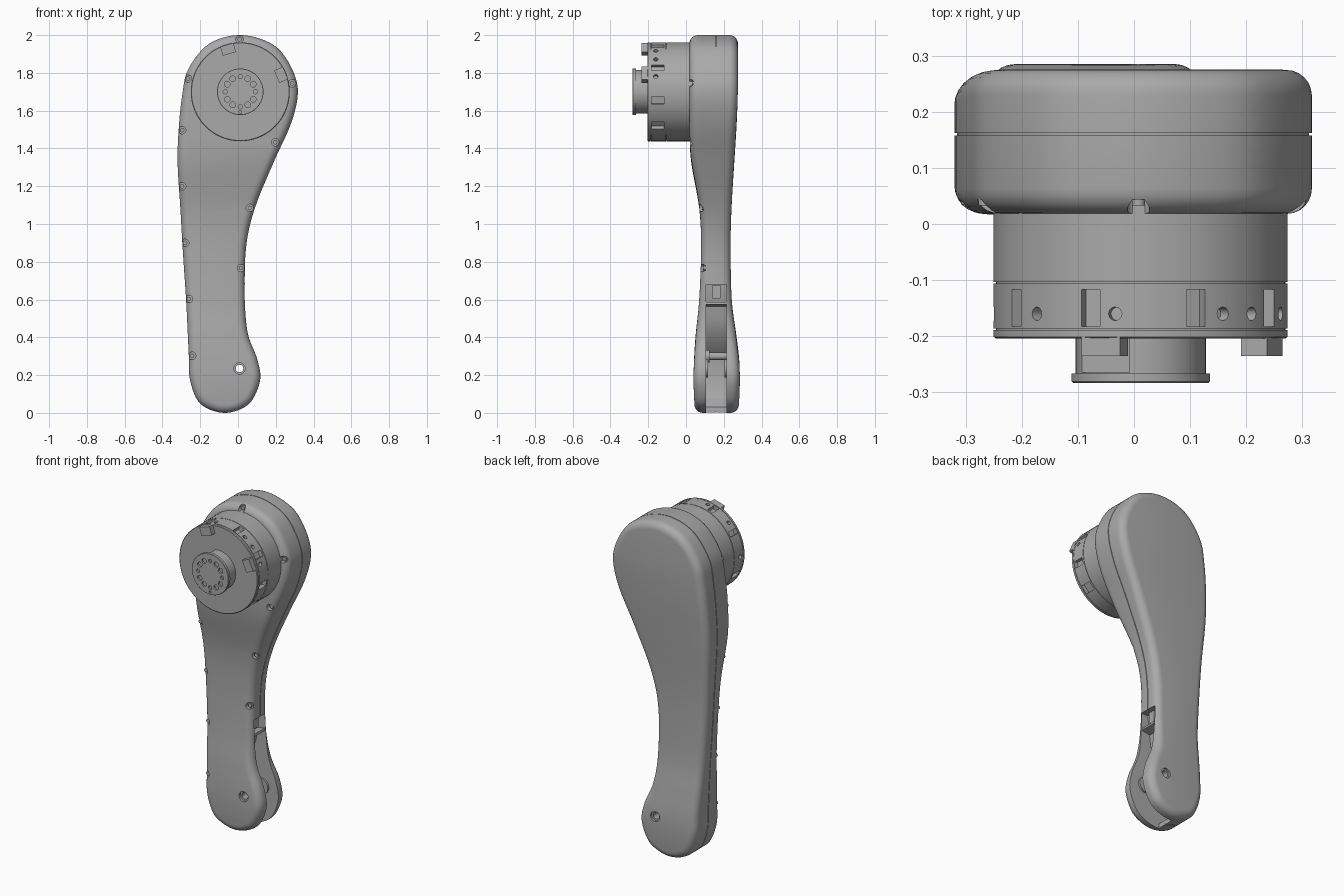
import bpy, bmesh
from math import sin, cos, pi, radians
from mathutils import Matrix, Vector

if "Cube" in bpy.data.objects:
    bpy.data.objects.remove(bpy.data.objects["Cube"])

GREY = bpy.data.materials.new("machined grey")
GREY.use_nodes = True
GREY.diffuse_color = (0.4, 0.4, 0.4, 1)
GREY.node_tree.nodes["Principled BSDF"].inputs["Base Color"].default_value = (0.4, 0.4, 0.4, 1)

MX, MZ, MR = 0.012, 1.70, 0.262      # motor axis and radius


def finish(name, bm):
    bmesh.ops.recalc_face_normals(bm, faces=bm.faces)
    mesh = bpy.data.meshes.new(name)
    bm.to_mesh(mesh)
    bm.free()
    ob = bpy.data.objects.new(name, mesh)
    bpy.context.collection.objects.link(ob)
    mesh.materials.append(GREY)
    return ob


def smooth(ob):
    bpy.ops.object.select_all(action='DESELECT')
    ob.select_set(True)
    bpy.context.view_layer.objects.active = ob
    bpy.ops.object.shade_smooth_by_angle(angle=radians(32))


def cut(ob, bm):
    """Subtract the shapes in bm from ob."""
    tool = finish("cutter", bm)
    tool.hide_render = True
    mod = ob.modifiers.new("cut", 'BOOLEAN')
    mod.object, mod.operation, mod.solver = tool, 'DIFFERENCE', 'EXACT'
    deps = bpy.context.evaluated_depsgraph_get()
    mesh = bpy.data.meshes.new_from_object(ob.evaluated_get(deps))
    ob.modifiers.clear()
    ob.data = mesh
    bpy.data.objects.remove(tool)


def rod(bm, x, z, y0, y1, r, seg=20):
    """Cylinder along y."""
    m = Matrix.Translation((x, (y0 + y1) / 2, z)) @ Matrix.Rotation(pi / 2, 4, 'X')
    bmesh.ops.create_cone(bm, cap_ends=True, segments=seg, radius1=r, radius2=r,
                          depth=abs(y1 - y0), matrix=m)


def box(bm, centre, size, angle=0.0):
    """Box turned about y by an angle in degrees."""
    m = Matrix.Translation(centre) @ Matrix.Rotation(-radians(angle), 4, 'Y') @ Matrix.Diagonal((*size, 1))
    bmesh.ops.create_cube(bm, size=1, matrix=m)


def around(angle, r, y):
    """Point on a circle about the motor axis."""
    a = radians(angle)
    return (MX + r * cos(a), y, MZ + r * sin(a))


def skin(bm, rings):
    """Join successive closed rings of vertices."""
    for a, b in zip(rings, rings[1:]):
        for i in range(len(a)):
            j = (i + 1) % len(a)
            bm.faces.new((a[i], a[j], b[j], b[i]))


def lathe(name, profile, seg=72):
    bm = bmesh.new()
    rings = [[bm.verts.new(around(360 * i / seg, r, y)) for i in range(seg)] for r, y in profile]
    skin(bm, rings)
    bm.faces.new(rings[0])
    bm.faces.new(rings[-1])
    return finish(name, bm)


# Arm stations: z, left edge, right edge, front y, back y
STATIONS = [
    (0.0, -0.07, -0.07, 0.045, 0.28), (0.02, -0.155, 0.015, 0.044, 0.281),
    (0.07, -0.217, 0.077, 0.042, 0.283), (0.18, -0.255, 0.118, 0.04, 0.285),
    (0.29, -0.26, 0.10, 0.043, 0.281), (0.42, -0.266, 0.052, 0.052, 0.265),
    (0.60, -0.275, 0.037, 0.07, 0.242), (0.87, -0.293, 0.042, 0.08, 0.236),
    (1.08, -0.305, 0.088, 0.07, 0.241), (1.33, -0.32, 0.19, 0.027, 0.256),
    (1.53, -0.312, 0.28, 0.018, 0.268), (1.69, -0.294, 0.317, 0.018, 0.274),
    (1.81, -0.268, 0.291, 0.018, 0.275), (1.925, -0.188, 0.217, 0.018, 0.275),
    (1.98, -0.10, 0.12, 0.018, 0.275), (2.0, 0.01, 0.01, 0.018, 0.275)]


def spline_rows(steps=5):
    """Smooth the stations; the ends mirror left and right to stay round."""
    flip = lambda s: (s[0], s[2], s[1], s[3], s[4])
    p = [Vector(s) for s in [flip(STATIONS[1])] + STATIONS + [flip(STATIONS[-2])]]
    rows = []
    for i in range(1, len(p) - 2):
        a, b, c, d = p[i - 1:i + 3]
        for k in range(steps):
            t = k / steps
            rows.append(b + 0.5 * t * ((c - a) + t * (2 * a - 5 * b + 4 * c - d + t * (3 * (b - c) + d - a))))
    return rows + [p[-2]]


def build_arm(fillet=0.045, seam=0.16):
    rows = spline_rows()
    n = len(rows)
    right = [(r[2], r[0], r[3], r[4]) for r in rows]
    left = [(r[1], r[0], r[3], r[4]) for r in rows[-2:0:-1]]
    loop = right + left
    count = len(loop)
    inward = []
    for i in range(count):
        a, b = loop[i - 1], loop[(i + 1) % count]
        d = Vector((b[0] - a[0], b[1] - a[1])).normalized()
        inward.append(Vector((-d.y, d.x)))
    # Layers: inset, depth as a function of front and back
    layers = []
    for k in range(7):
        a = pi / 2 * k / 6
        layers.append((fillet * (1 - sin(a)), lambda f, b, a=a: f + fillet * (1 - cos(a))))
    for inset, dy in ((0, -0.002), (0.005, -0.002), (0.005, 0.002), (0, 0.002)):
        layers.append((inset, lambda f, b, dy=dy: seam + dy))
    for k in range(6, -1, -1):
        a = pi / 2 * k / 6
        layers.append((fillet * (1 - sin(a)), lambda f, b, a=a: b - fillet * (1 - cos(a))))
    bm = bmesh.new()
    rings = [[bm.verts.new((x + v.x * inset, depth(f, b), z + v.y * inset))
              for (x, z, f, b), v in zip(loop, inward)] for inset, depth in layers]
    skin(bm, rings)
    for ring in (rings[0], rings[-1]):      # strip caps across the arm
        for i in range(n - 1):
            quad = [ring[i], ring[i + 1], ring[-i - 1], ring[-i % count]]
            bm.faces.new(list(dict.fromkeys(quad)))
    return finish("arm_shell", bm)


def front_y(z):
    for a, b in zip(STATIONS, STATIONS[1:]):
        if a[0] <= z <= b[0]:
            return a[3] + (b[3] - a[3]) * (z - a[0]) / (b[0] - a[0])


# Arm with belt slot, pivot hole and screw recesses
arm = build_arm()
bm = bmesh.new()
slot = [(-0.09, -0.1), (0.3, -0.1), (0.3, 0.68), (-0.01, 0.68), (-0.03, 0.5),
        (-0.08, 0.38), (-0.16, 0.3), (-0.18, 0.18), (-0.15, 0.08), (-0.09, 0.03)]
face = bm.faces.new([bm.verts.new((x, 0.105, z)) for x, z in slot])
grown = bmesh.ops.extrude_face_region(bm, geom=[face])["geom"]
bmesh.ops.translate(bm, vec=(0, 0.11, 0), verts=[g for g in grown if isinstance(g, bmesh.types.BMVert)])
cut(arm, bm)

SCREWS = [(0.008, 1.978), (-0.265, 1.77), (0.286, 1.745), (-0.296, 1.497), (0.197, 1.433), (-0.296, 1.2),
          (0.063, 1.085), (-0.28, 0.9), (0.016, 0.767), (-0.26, 0.603), (-0.243, 0.302)]
bm = bmesh.new()
heads = bmesh.new()
for x, z in SCREWS:
    y = front_y(z)
    rod(bm, x, z, y - 0.05, y + 0.026, 0.02)
    rod(heads, x, z, y + 0.015, y + 0.03, 0.012, 12)
PX, PZ = 0.008, 0.235
rod(bm, PX, PZ, -0.1, 0.054, 0.03, 28)
rod(bm, PX, PZ, 0.272, 0.4, 0.03, 28)
cut(arm, bm)
bm = bmesh.new()
rod(bm, PX, PZ, -0.1, 0.4, 0.02, 28)
cut(arm, bm)
smooth(arm)
smooth(finish("shell_screws", heads))

# Fittings inside the slot
bm = bmesh.new()
rod(bm, -0.06, 0.3, 0.1, 0.22, 0.02)
rod(bm, -0.06, 0.3, 0.104, 0.125, 0.032)
smooth(finish("slot_pin", bm))
bm = bmesh.new()
box(bm, (-0.0, 0.16, 0.575), (0.06, 0.114, 0.014), 12)
box(bm, (-0.005, 0.16, 0.64), (0.03, 0.045, 0.07))
finish("slot_ribs", bm)
for name, y0, y1 in (("front_pivot_ring", 0.1, 0.116), ("back_pivot_ring", 0.204, 0.22)):
    bm = bmesh.new()
    rod(bm, PX, PZ, y0, y1, 0.048, 28)
    ring = finish(name, bm)
    bm = bmesh.new()
    rod(bm, PX, PZ, y0 - 0.1, y1 + 0.1, 0.02, 28)
    cut(ring, bm)
    smooth(ring)

# Motor housing with pockets around its rim
motor = lathe("motor_housing", [
    (MR, 0.05), (MR, -0.103), (MR - 0.004, -0.103), (MR - 0.004, -0.106), (MR, -0.106),
    (MR, -0.186), (MR - 0.004, -0.186), (MR - 0.004, -0.189), (MR, -0.189),
    (MR, -0.201), (MR - 0.004, -0.204)])
bm = bmesh.new()
for a, w in ((-43, 0.05), (-10, 0.04), (29, 0.035), (68, 0.035), (110, 0.035), (148, 0.03), (205, 0.035), (250, 0.035)):
    box(bm, around(a, MR, -0.15), (0.05, 0.066, w), a)
for a in (18, 41, 56, 100, 135, 180):
    m = Matrix.Translation(around(a, MR, -0.16)) @ Matrix.Rotation(pi / 2 - radians(a), 4, 'Y')
    bmesh.ops.create_cone(bm, cap_ends=True, segments=16, radius1=0.012, radius2=0.012, depth=0.05, matrix=m)
cut(motor, bm)
smooth(motor)

# Locating tabs on the motor face
bm = bmesh.new()
for a in (106, 22.6):
    box(bm, around(a, 0.234, -0.215), (0.05, 0.04, 0.072), a)
finish("motor_tabs", bm)

# Output hub with a notch and a ring of bolt holes
hub = lathe("output_hub", [(0.116, -0.19), (0.116, -0.266), (0.123, -0.266), (0.123, -0.281), (0.121, -0.283)], 48)
bm = bmesh.new()
box(bm, (MX - 0.1, -0.234, MZ + 0.1), (0.16, 0.062, 0.1))
for i in range(12):
    x, y, z = around(30 * i, 0.08, 0)
    rod(bm, x, z, -0.3, -0.272, 0.015 if i % 3 else 0.011, 16)
x, y, z = around(270, 0.107, 0)
rod(bm, x, z, -0.3, -0.275, 0.007, 10)
cut(hub, bm)
smooth(hub)
